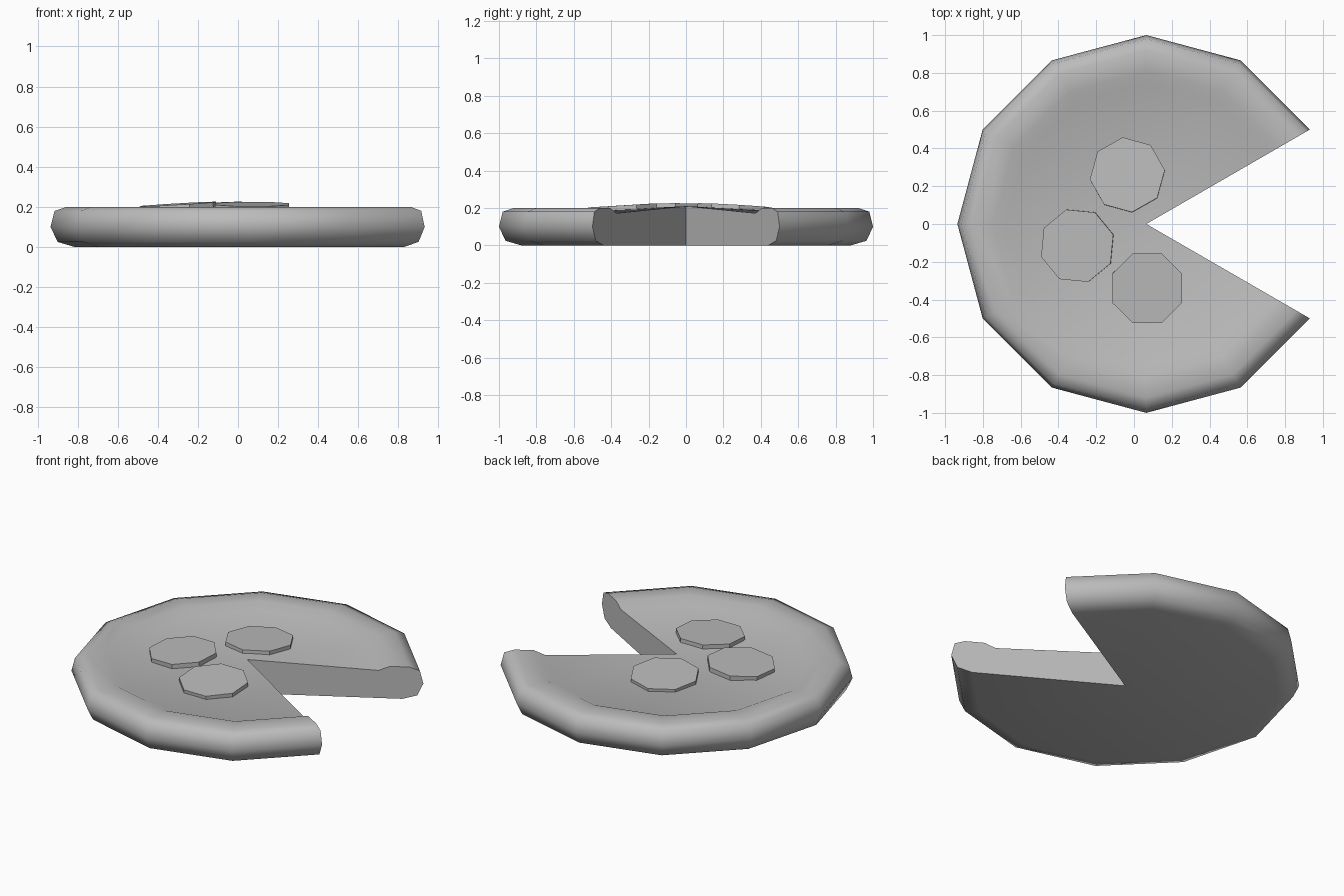
import bpy, bmesh
from math import radians, cos, sin, atan2
from mathutils import Matrix, Vector

cube = bpy.data.objects.get("Cube")
if cube:
    bpy.data.objects.remove(cube, do_unlink=True)

CENTRE = Vector((0.065, 0, 0))

# Single plain colour
grey = bpy.data.materials.new("plain_grey")
grey.use_nodes = True
colour = (0.5, 0.5, 0.5, 1)
grey.diffuse_color = colour
grey.node_tree.nodes["Principled BSDF"].inputs["Base Color"].default_value = colour


def finish(bm, name, matrix):
    bmesh.ops.recalc_face_normals(bm, faces=bm.faces)
    mesh = bpy.data.meshes.new(name)
    bm.to_mesh(mesh)
    bm.free()
    mesh.materials.append(grey)
    obj = bpy.data.objects.new(name, mesh)
    obj.matrix_world = matrix
    bpy.context.collection.objects.link(obj)
    return obj


# Pizza base: rim profile (radius, height) swept round with a wedge left open
rim = [(0.88, 0), (0.965, 0.025), (1, 0.1), (0.98, 0.18),
       (0.92, 0.2), (0.81, 0.2), (0.745, 0.172)]
bm = bmesh.new()
bottom = bm.verts.new((0, 0, 0))
top = bm.verts.new((0, 0, 0.21))
sections = []
for step in range(1, 12):
    a = radians(30 * step)
    ring = [bm.verts.new((r * cos(a), r * sin(a), z)) for r, z in rim]
    sections.append([bottom, *ring, top])

for left, right in zip(sections, sections[1:]):
    for i in range(len(left) - 1):
        corners = dict.fromkeys([left[i], right[i], right[i + 1], left[i + 1]])
        bm.faces.new(list(corners))

# Flat cut ends of the open wedge
bm.faces.new(sections[0])
bm.faces.new(sections[-1][::-1])
base = finish(bm, "pizza_base", Matrix.Translation(CENTRE))

bpy.ops.object.select_all(action='DESELECT')
base.select_set(True)
bpy.context.view_layer.objects.active = base
bpy.ops.object.shade_smooth_by_angle(angle=radians(70))

# Octagonal topping slices, tilted to follow the sloping surface
for name, x, y, turn in (("back_topping_slice", -0.035, 0.26, 7),
                         ("right_topping_slice", -0.3, -0.115, 17),
                         ("front_topping_slice", 0.07, -0.34, 22.5)):
    bm = bmesh.new()
    bmesh.ops.create_cone(bm, cap_ends=True, segments=8,
                          radius1=0.2, radius2=0.2, depth=0.03)
    out = Vector((x, y, 0)) - CENTRE
    axis = Vector((-out.y, out.x, 0)).normalized()
    tilt = Matrix.Rotation(radians(3.5), 4, axis)
    spin = Matrix.Rotation(radians(turn), 4, 'Z')
    finish(bm, name, Matrix.Translation((x, y, 0.199)) @ tilt @ spin)
